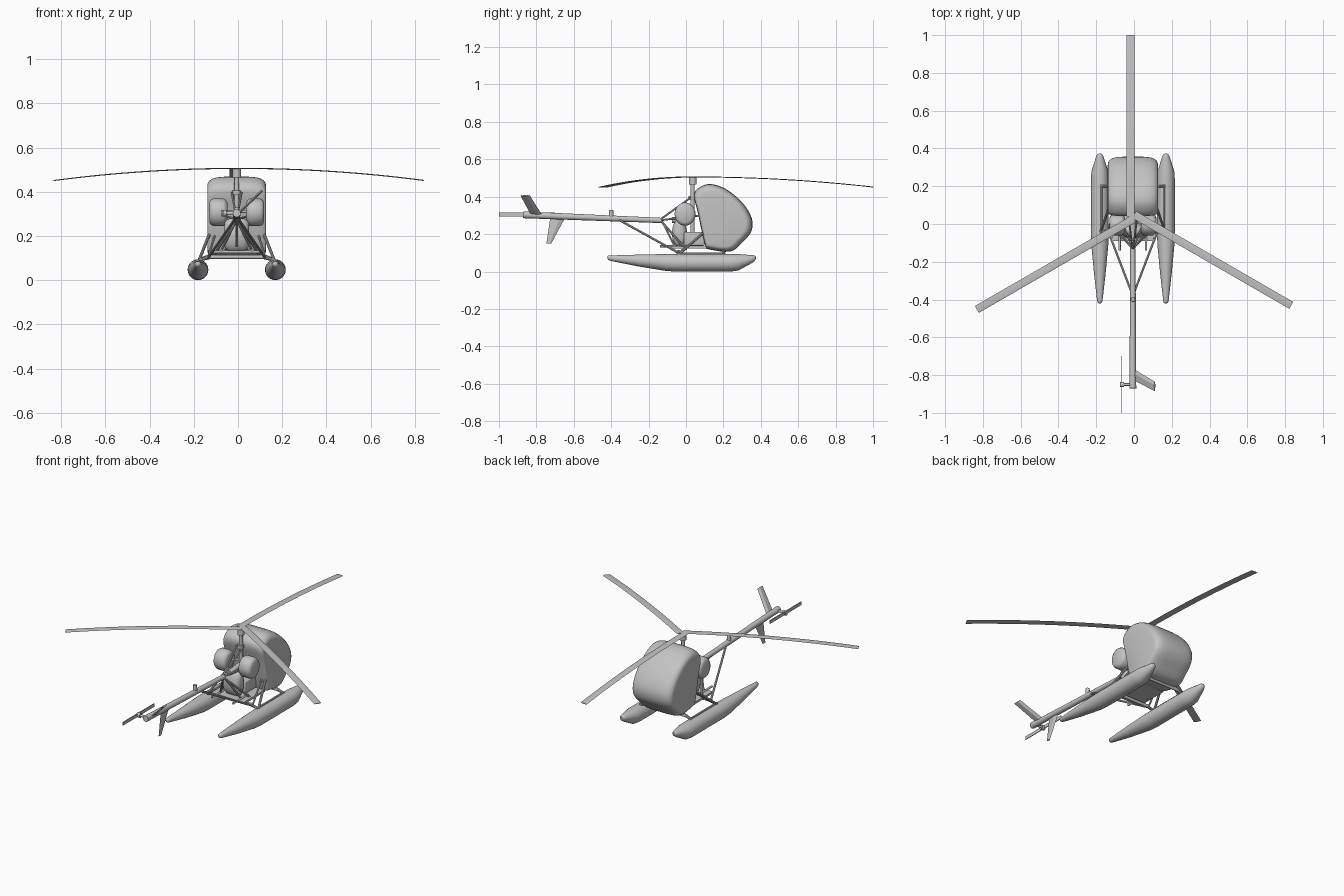
import bpy, bmesh, math
from mathutils import Vector, Matrix

if "Cube" in bpy.data.objects:
    bpy.data.objects.remove(bpy.data.objects["Cube"], do_unlink=True)

CX = -0.006  # centre line of the fuselage

grey = bpy.data.materials.new("plain grey")
grey.use_nodes = True
GREY = (0.55, 0.55, 0.55, 1)
grey.diffuse_color = GREY
grey.node_tree.nodes["Principled BSDF"].inputs["Base Color"].default_value = GREY


def finish(name, bm, angle=35):
    bmesh.ops.recalc_face_normals(bm, faces=bm.faces)
    mesh = bpy.data.meshes.new(name)
    bm.to_mesh(mesh)
    bm.free()
    mesh.materials.append(grey)
    ob = bpy.data.objects.new(name, mesh)
    bpy.context.collection.objects.link(ob)
    bpy.ops.object.select_all(action='DESELECT')
    ob.select_set(True)
    bpy.context.view_layer.objects.active = ob
    bpy.ops.object.shade_smooth_by_angle(angle=math.radians(angle))
    return ob


def loft(name, rings, angle=35):
    """Skin a list of equal-length rings and cap both ends."""
    bm = bmesh.new()
    rows = [[bm.verts.new(p) for p in ring] for ring in rings]
    n = len(rows[0])
    for a, b in zip(rows, rows[1:]):
        for i in range(n):
            j = (i + 1) % n
            bm.faces.new((a[i], a[j], b[j], b[i]))
    bm.faces.new(rows[0])
    bm.faces.new(rows[-1])
    return finish(name, bm, angle)


def tube(name, a, b, r1, r2=None, sides=12):
    a, b = Vector(a), Vector(b)
    d = b - a
    bm = bmesh.new()
    bmesh.ops.create_cone(bm, cap_ends=True, segments=sides, radius1=r1,
                          radius2=r1 if r2 is None else r2, depth=d.length)
    turn = d.to_track_quat('Z', 'Y').to_matrix().to_4x4()
    bmesh.ops.transform(bm, verts=bm.verts, matrix=Matrix.Translation((a + b) / 2) @ turn)
    return finish(name, bm)


def box(name, centre, size, bevel=0):
    bm = bmesh.new()
    bmesh.ops.create_cube(bm, size=1)
    bmesh.ops.scale(bm, vec=size, verts=bm.verts)
    bmesh.ops.translate(bm, vec=centre, verts=bm.verts)
    if bevel:
        bmesh.ops.bevel(bm, geom=bm.edges[:], offset=bevel, segments=3, profile=0.5, affect='EDGES')
    return finish(name, bm)


def drum(name, x, half, y, z, ry, rz, lip, n=28):
    """Round-edged drum lying across the craft."""
    rings = []
    for s, k in ((-half, 1), (-half + lip * .3, .4), (-half + lip, 0),
                 (half - lip, 0), (half - lip * .3, .4), (half, 1)):
        rings.append([(x + s, y + (ry - lip * k) * math.cos(math.tau * i / n),
                       z + (rz - lip * k) * math.sin(math.tau * i / n)) for i in range(n)])
    return loft(name, rings, 50)


def spline(points, steps=4):
    """Closed smooth outline through the points."""
    out, n = [], len(points)
    for i in range(n):
        p0, p1, p2, p3 = (Vector(points[(i + k) % n]) for k in (-1, 0, 1, 2))
        for s in range(steps):
            t = s / steps
            out.append(0.5 * (2 * p1 + (p2 - p0) * t + (2 * p0 - 5 * p1 + 4 * p2 - p3) * t * t
                              + (3 * p1 - p0 - 3 * p2 + p3) * t ** 3))
    return out


# Cabin: side outline (y, z) stacked across the width with rounded shoulders
outline = spline([(.042, .405), (.062, .32), (.083, .22), (.104, .135), (.125, .118),
                  (.238, .107), (.30, .155), (.347, .21), (.355, .27), (.33, .33),
                  (.28, .39), (.206, .445), (.126, .468), (.067, .446)])
pivot = Vector((.14, .25))
cabin = []
for s, k in ((-1, .80), (-.985, .86), (-.94, .91), (-.84, .955), (-.68, .985), (-.4, 1),
             (.4, 1), (.68, .985), (.84, .955), (.94, .91), (.985, .86), (1, .80)):
    cabin.append([(CX + s * .133, *(pivot + (p - pivot) * k)) for p in outline])
loft("cabin", cabin, 40)

# Tail boom with beacon
tube("tail_boom", (CX, -.13, .273), (CX, -.87, .303), .014, .018, 20)
tube("beacon", (CX, -.4, .285), (CX, -.4, .328), .013, .011)


# Swept tail fins: thin plates between a root edge and a tip edge
def fin(name, root, tip, offset):
    o = Vector(offset)
    rings = []
    for edge in (root, tip):
        a, b = Vector(edge[0]), Vector(edge[1])
        m = a.lerp(b, .35)
        rings.append([a, m + o, b, m - o])
    loft(name, rings, 20)


fin("upper_fin", ((CX, -.765, .295), (CX, -.825, .295)), ((.11, -.835, .406), (.11, -.885, .406)), (.004, 0, -.004))
fin("lower_fin", ((CX, -.65, .28), (CX, -.727, .28)), ((CX, -.72, .15), (CX, -.746, .15)), (.005, 0, 0))

# Tail rotor
tube("tail_rotor_shaft", (CX, -.85, .303), (-.072, -.85, .303), .007)
tube("tail_rotor_hub", (-.074, -.85, .303), (-.052, -.85, .303), .014)
box("tail_rotor_blades", (-.068, -.85, .305), (.004, .30, .02))

# Main rotor: three drooping blades, each set slightly off the hub axis
hub = Vector((CX, .039, .505))
for k in range(3):
    a = math.radians(90 + 120 * k)
    out = Vector((math.cos(a), math.sin(a), 0))
    side = Vector((-out.y, out.x, 0))
    rings = []
    for i in range(17):
        t = i / 16
        c = hub + out * (.961 * t) + side * .0125 + Vector((0, 0, -.054 * t * t))
        rings.append([c + side * u + Vector((0, 0, w)) for u, w in
                      ((.021, 0), (.009, .003), (-.021, 0), (.009, -.002))])
    loft(f"main_blade_{k + 1}", rings, 25)
tube("rotor_head", (CX, .037, .465), (CX, .037, .506), .020, sides=16)
tube("rotor_mast", (CX, .035, .15), (CX, .035, .47), .011)
tube("mast_collar", (CX, .032, .385), (CX, .032, .405), .018)

# Engine and accessories behind the cabin
drum("engine", CX, .056, -.035, .205, .04, .075, .025)
box("engine_block", (CX, .045, .175), (.12, .11, .075), .008)
box("engine_deck", (CX, .01, .128), (.22, .20, .012))
tube("belt_drive", (CX, -.075, .275), (CX, .03, .285), .016)

# Parts repeated on each side
for s, label in ((-1, "right"), (1, "left")):
    def at(x, y, z):
        return (CX + s * x, y, z)

    # Float: flat-topped taper toward the tail, short rounded nose
    fx, rings = CX + s * .175, []
    for y, r in ((-.42, .006), (-.415, .012), (-.40, .015), (-.26, .031), (-.11, .045), (-.06, .047),
                 (.24, .047), (.28, .044), (.35, .022), (.365, .016), (.373, .007)):
        z = .047 + (.047 - r) * .75
        if r < .012:
            z = .074
        rings.append([(fx + r * math.cos(math.tau * i / 24), y, z + r * math.sin(math.tau * i / 24))
                      for i in range(24)])
    loft(label + "_float", rings, 50)

    drum(label + "_fuel_tank", CX + s * .083, .041, -.005, .307, .056, .062, .018)
    tube(label + "_tank_strap", at(.05, .01, .31), at(0, .035, .31), .006)
    tube(label + "_exhaust", at(.07, .0, .135), at(.07, -.14, .135), .006)

    # Truss and float supports
    for name, a, b, r in (
            ("boom_brace", (0, -.38, .288), (.13, -.04, .10), .006),
            ("lower_truss", (0, -.135, .272), (.10, .0, .118), .006),
            ("upper_truss", (0, -.135, .28), (.022, .025, .395), .005),
            ("mid_truss", (0, -.13, .272), (.07, -.06, .135), .005),
            ("cabin_truss", (.09, .08, .30), (0, -.13, .275), .005),
            ("float_rail", (.165, .21, .095), (.165, -.05, .095), .006),
            ("float_leg", (.125, .09, .205), (.17, -.04, .09), .007),
            ("front_stub", (.10, .20, .118), (.17, .20, .092), .008),
            ("rear_stub", (.10, -.04, .108), (.17, -.04, .092), .008),
            ("side_stay", (.13, -.04, .10), (.10, .09, .20), .005)):
        tube(f"{label}_{name}", at(*a), at(*b), r, sides=10)

# Cross tubes beneath the frame
for y, label in ((.20, "front"), (-.04, "rear")):
    tube(label + "_cross_tube", (CX - .135, y, .105), (CX + .135, y, .105), .009)
